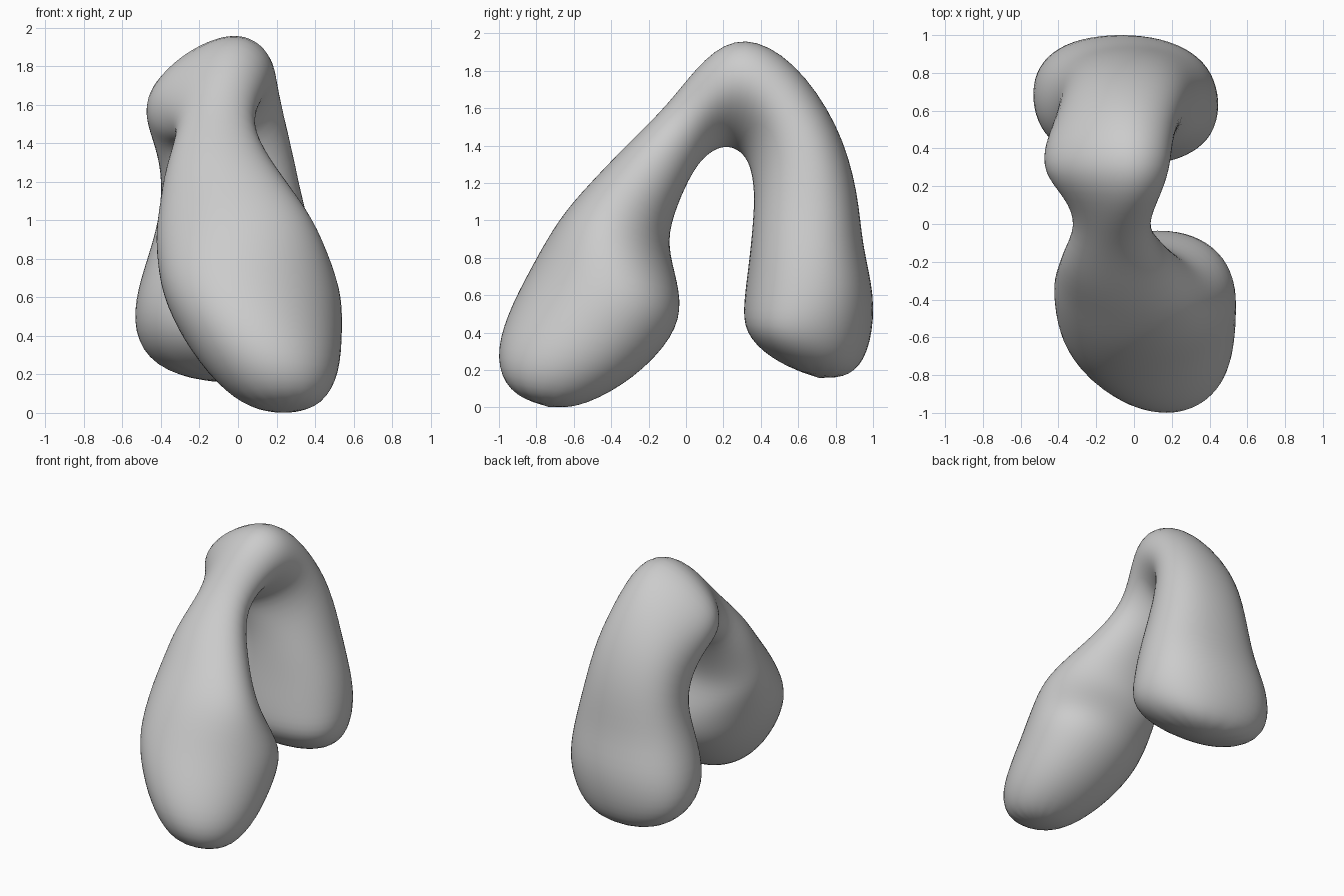
import bpy, bmesh, math
from mathutils import Vector

if "Cube" in bpy.data.objects:
    bpy.data.objects.remove(bpy.data.objects["Cube"])

# Cross-sections from the front foot, over the arch, to the rear foot:
# outer y, outer z, inner y, inner z, left x, right x, sideways lean of outer edge
SECTIONS = [
    (-.95, .08, -.54, .01,  .02, .44, .00),
    (-1.02, .26, -.28, .15, -.16, .53, .00),
    (-.96, .49, -.06, .38, -.32, .54, -.04),
    (-.83, .74, -.02, .57, -.41, .54, -.09),
    (-.68, 1.01, -.08, .78, -.43, .44, .03),
    (-.52, 1.19, -.10, .93, -.41, .33, .05),
    (-.32, 1.40, -.03, 1.13, -.38, .18, .00),
    (-.09, 1.62, .06, 1.31, -.30, .06, .01),
    (.10, 1.88, .16, 1.39, -.37, .13, .09),
    (.31, 2.00, .25, 1.40, -.49, .20, .13),
    (.58, 1.86, .34, 1.33, -.48, .21, .11),
    (.82, 1.51, .37, 1.16, -.40, .28, .03),
    (.92, 1.15, .36, .98, -.39, .34, .00),
    (.94, .86, .34, .78, -.46, .41, .01),
    (1.01, .60, .31, .56, -.54, .45, -.01),
    (.99, .34, .31, .40, -.53, .44, -.06),
    (.91, .18, .45, .26, -.39, .29, -.02),
]
TIPS = ((.24, -.73, -.01), (-.02, .72, .14))
SIDES = 16
GROW = 1.028


def squash(v, power):
    return math.copysign(abs(v) ** power, v)


def section_ring(bm, oy, oz, iy, iz, xl, xr, lean):
    half = (xr - xl) / 2
    width = math.sqrt(half * half - lean * lean)
    # The rear leg is a little boxier, the top of the arch has a narrow ridge
    power = .88 if oy > .8 else 1.12 if oz > 1.8 else .97
    centre = Vector(((xl + xr) / 2, (oy + iy) / 2, (oz + iz) / 2))
    across = Vector((lean, (oy - iy) / 2, (oz - iz) / 2))
    ring = []
    for i in range(SIDES):
        a = math.tau * i / SIDES
        offset = (Vector((width, 0, 0)) * squash(math.cos(a), power)
                  + across * squash(math.sin(a), power))
        ring.append(bm.verts.new(centre + offset * GROW))
    return ring


# Skin the sections and close both feet with rounded tips
bm = bmesh.new()
rings = [section_ring(bm, *s) for s in SECTIONS]
for a, b in zip(rings, rings[1:]):
    for i in range(SIDES):
        j = (i + 1) % SIDES
        bm.faces.new((a[i], a[j], b[j], b[i]))
for ring, tip in ((rings[0], TIPS[0]), (rings[-1], TIPS[1])):
    pole = bm.verts.new(tip)
    for i in range(SIDES):
        bm.faces.new((pole, ring[i], ring[(i + 1) % SIDES]))
bmesh.ops.recalc_face_normals(bm, faces=bm.faces)
for f in bm.faces:
    f.smooth = True

mesh = bpy.data.meshes.new("arched_body")
bm.to_mesh(mesh)
bm.free()
body = bpy.data.objects.new("arched_body", mesh)
bpy.context.collection.objects.link(body)

# Soft organic surface
sub = body.modifiers.new("soften", 'SUBSURF')
sub.levels = sub.render_levels = 2
